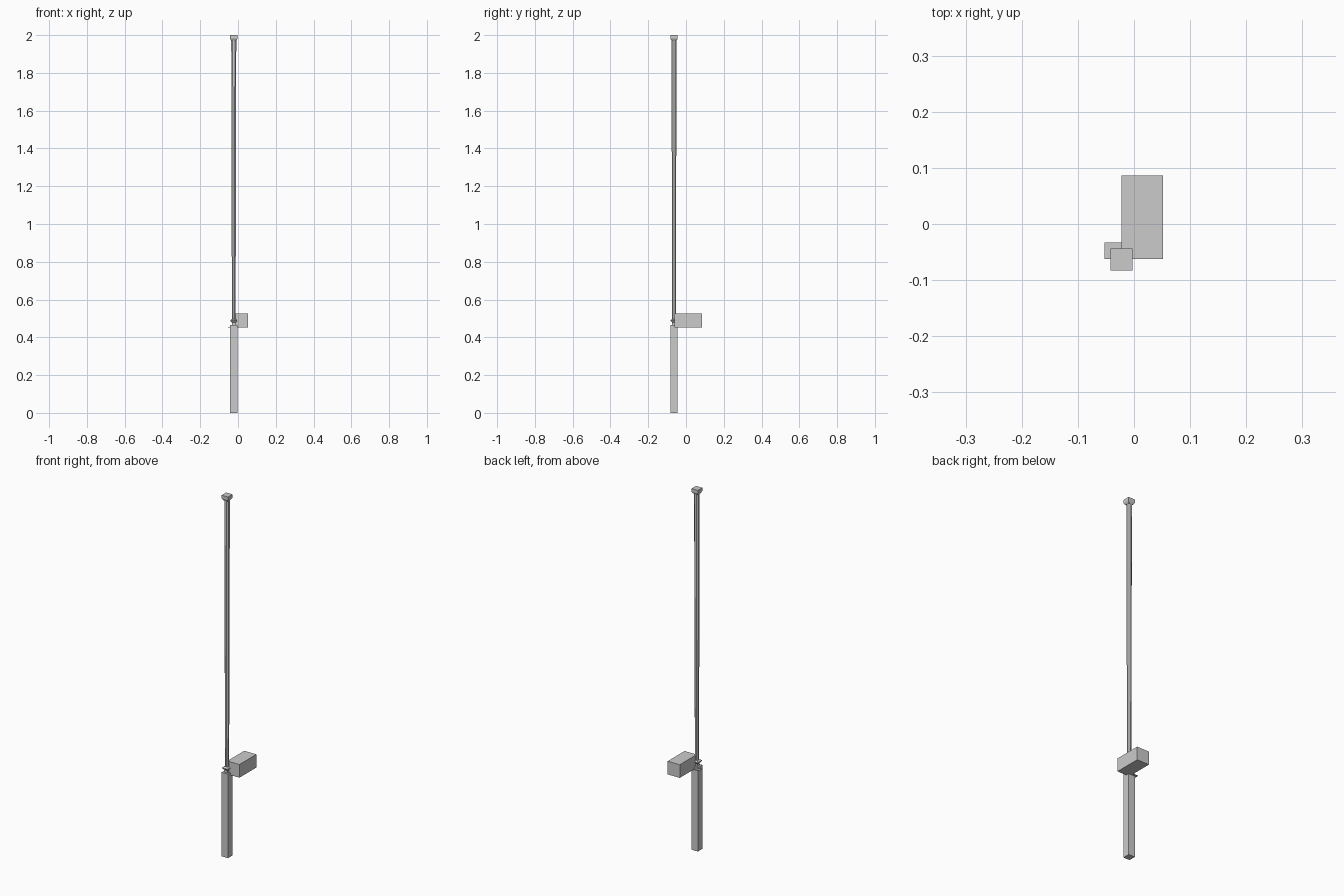
import bpy, bmesh, math

if "Cube" in bpy.data.objects:
    bpy.data.objects.remove(bpy.data.objects["Cube"])

CX, CY = -0.0225, -0.0635   # axis of the post


def finish(name, bm):
    bmesh.ops.recalc_face_normals(bm, faces=bm.faces)
    me = bpy.data.meshes.new(name)
    bm.to_mesh(me)
    bm.free()
    ob = bpy.data.objects.new(name, me)
    bpy.context.collection.objects.link(ob)
    return ob


def box(name, x0, x1, y0, y1, z0, z1):
    bm = bmesh.new()
    bmesh.ops.create_cube(bm, size=1)
    for v in bm.verts:
        v.co = (x0 if v.co.x < 0 else x1,
                y0 if v.co.y < 0 else y1,
                z0 if v.co.z < 0 else z1)
    return finish(name, bm)


def loft(name, profile, sides, turn):
    """Stack polygon rings (radius, z) around the post axis."""
    bm = bmesh.new()
    rings = []
    for r, z in profile:
        rings.append([bm.verts.new((CX + r * math.cos(turn + math.tau * i / sides),
                                    CY + r * math.sin(turn + math.tau * i / sides), z))
                      for i in range(sides)])
    for a, b in zip(rings, rings[1:]):
        for i in range(sides):
            j = (i + 1) % sides
            bm.faces.new((a[i], a[j], b[j], b[i]))
    bm.faces.new(rings[0][::-1])
    bm.faces.new(rings[-1])
    return finish(name, bm)


R2 = math.sqrt(2)
SQ = math.pi / 4

# square lower post
h = 0.0195
box("lower_post", CX - h, CX + h, CY - h, CY + h, 0, 0.465)

# slim eight-sided shaft, slightly narrower at the bottom
loft("shaft", [(0.0105, 0.465), (0.0145, 1.98)], 8, math.pi / 8)

# thin flared collar above the post
loft("collar", [(0.010 * R2, 0.465), (0.010 * R2, 0.478), (0.0185 * R2, 0.488),
                (0.0185 * R2, 0.491), (0.010 * R2, 0.497)], 4, SQ)

# square top cap with a chamfered underside
loft("top_cap", [(0.014 * R2, 1.972), (0.0195 * R2, 1.982), (0.0195 * R2, 2.0)], 4, SQ)

# side box and the small flat plate beside it
box("side_box", -0.022, 0.052, -0.062, 0.086, 0.452, 0.525)
box("side_plate", -0.053, -0.022, -0.062, -0.033, 0.452, 0.455)
